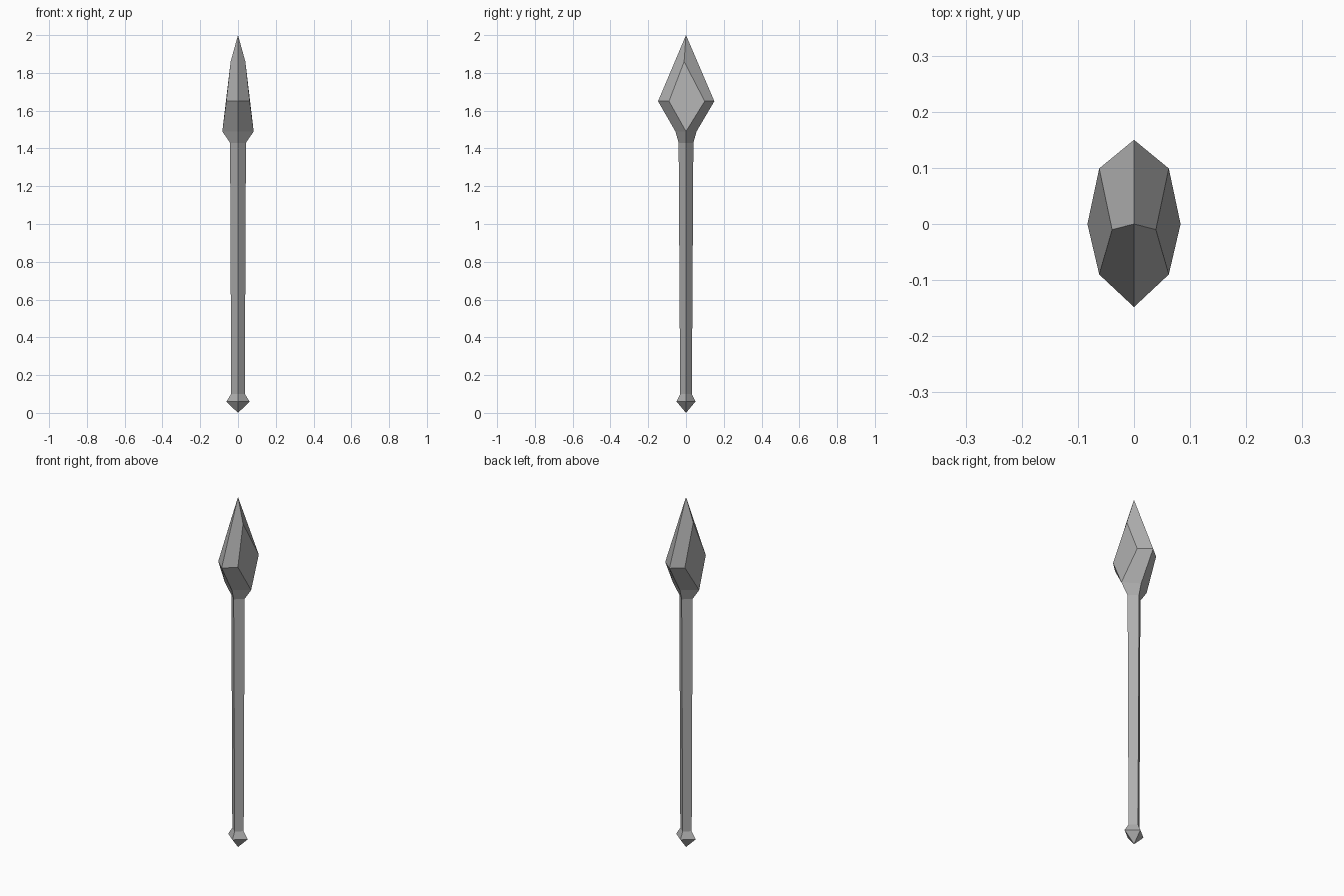
import bpy, bmesh

if "Cube" in bpy.data.objects:
    bpy.data.objects.remove(bpy.data.objects["Cube"])

dark_grey = bpy.data.materials.new("dark_grey")
dark_grey.diffuse_color = (0.43, 0.43, 0.43, 1)
dark_grey.use_nodes = True
dark_grey.node_tree.nodes["Principled BSDF"].inputs["Base Color"].default_value = dark_grey.diffuse_color


def make_object(name, bm):
    bmesh.ops.remove_doubles(bm, verts=bm.verts, dist=0.0005)
    bmesh.ops.recalc_face_normals(bm, faces=bm.faces)
    mesh = bpy.data.meshes.new(name)
    bm.to_mesh(mesh)
    bm.free()
    mesh.materials.append(dark_grey)
    obj = bpy.data.objects.new(name, mesh)
    bpy.context.collection.objects.link(obj)
    return obj


def add_face(bm, points):
    bm.faces.new([bm.verts.new(p) for p in points])


def diamond_loft(bm, rings):
    """Join diamond rings (half width x, half depth y, z); zero radius is a point."""
    for (ax, ay, az), (bx, by, bz) in zip(rings, rings[1:]):
        for sx in (-1, 1):
            for sy in (-1, 1):
                pts = [(sx * ax, 0, az)]
                if ax:
                    pts.append((0, sy * ay, az))
                if bx:
                    pts.append((0, sy * by, bz))
                pts.append((sx * bx, 0, bz))
                add_face(bm, pts)


# Butt spike
bm = bmesh.new()
diamond_loft(bm, [(0, 0, 0.0), (0.062, 0.05, 0.06), (0.036, 0.031, 0.1)])
add_face(bm, [(0.036, 0, 0.1), (0, 0.031, 0.1), (-0.036, 0, 0.1), (0, -0.031, 0.1)])
make_object("butt_spike", bm)

# Four-sided shaft
bm = bmesh.new()
diamond_loft(bm, [(0.036, 0.031, 0.1), (0.042, 0.039, 1.43)])
make_object("shaft", bm)

# Faceted spear head with its tapered socket
bm = bmesh.new()
diamond_loft(bm, [(0.042, 0.039, 1.43), (0.083, 0.056, 1.49)])
tip = (0, 0, 2.0)
for sx in (-1, 1):
    shoulder = (sx * 0.039, -0.01, 1.86)
    base = (sx * 0.083, 0, 1.49)
    flat = {}
    for sy, edge_y, flat_y in ((-1, -0.148, -0.09), (1, 0.15, 0.099)):
        edge = (0, edge_y, 1.65)
        flat[sy] = (sx * 0.062, flat_y, 1.65)
        add_face(bm, [tip, edge, flat[sy], shoulder])
        add_face(bm, [edge, (0, sy * 0.056, 1.49), base, flat[sy]])
    add_face(bm, [shoulder, flat[-1], base, flat[1]])
make_object("spear_head", bm)
